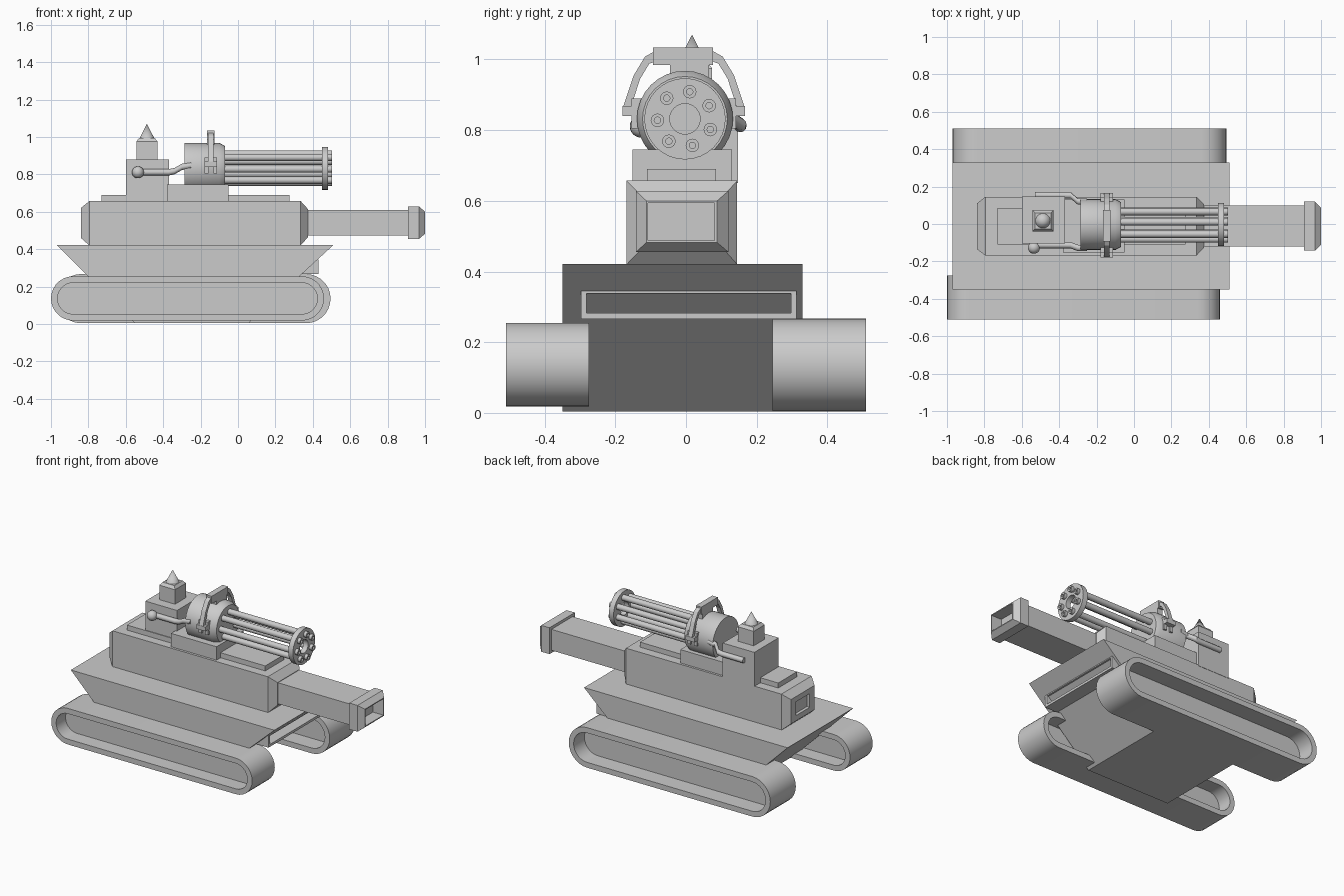
import bpy, bmesh
from math import sin, cos, pi, radians

if "Cube" in bpy.data.objects:
    bpy.data.objects.remove(bpy.data.objects["Cube"])


def loft(name, rings, caps=True, closed=False, smooth=False):
    """Skin a series of equal-length point rings."""
    bm = bmesh.new()
    vs = [[bm.verts.new(p) for p in r] for r in rings]
    n = len(vs[0])
    pairs = list(zip(vs, vs[1:]))
    if closed:
        pairs.append((vs[-1], vs[0]))
    for a, b in pairs:
        for i in range(n):
            j = (i + 1) % n
            bm.faces.new((a[i], a[j], b[j], b[i]))
    if caps and not closed:
        bm.faces.new(vs[0])
        bm.faces.new(vs[-1])
    bmesh.ops.recalc_face_normals(bm, faces=bm.faces)
    me = bpy.data.meshes.new(name)
    bm.to_mesh(me)
    bm.free()
    ob = bpy.data.objects.new(name, me)
    bpy.context.collection.objects.link(ob)
    if smooth:
        bpy.ops.object.select_all(action='DESELECT')
        ob.select_set(True)
        bpy.context.view_layer.objects.active = ob
        bpy.ops.object.shade_smooth_by_angle(angle=radians(35))
    return ob


def rect(x, y0, y1, z0, z1):
    return [(x, y0, z0), (x, y1, z0), (x, y1, z1), (x, y0, z1)]


def box(name, x0, x1, *yz):
    return loft(name, [rect(x0, *yz), rect(x1, *yz)])


def circ(x, y, z, r, n=32):
    return [(x, y + r * cos(2 * pi * i / n), z + r * sin(2 * pi * i / n)) for i in range(n)]


def stadium(y, x0, x1, z0, z1, inset=0.0, n=14):
    r0 = (z1 - z0) / 2
    r, cz = r0 - inset, (z0 + z1) / 2
    pts = []
    for cx, start in ((x1 - r0, -pi / 2), (x0 + r0, pi / 2)):
        for i in range(n + 1):
            a = start + pi * i / n
            pts.append((cx + r * cos(a), y, cz + r * sin(a)))
    return pts


# Tracks: hollow bands with a web plate inside
for side, y0, y1, dims in (("front", -0.51, -0.275, (-1.0, 0.46, 0.018, 0.255)),
                           ("back", 0.245, 0.51, (-0.97, 0.495, 0.004, 0.267))):
    loft(side + "_track", [stadium(y0, *dims), stadium(y1, *dims),
                           stadium(y1, *dims, 0.035), stadium(y0, *dims, 0.035)],
         closed=True, smooth=True)
    m = (y0 + y1) / 2
    loft(side + "_track_web", [stadium(m - 0.02, *dims, 0.034), stadium(m + 0.02, *dims, 0.034)])

# Hull: inverted trapezoid
hull = [(-0.97, 0.422), (0.51, 0.422), (0.055, 0.004), (-0.55, 0.004)]
loft("hull", [[(x, y, z) for x, z in hull] for y in (-0.35, 0.33)])

# Slot frame on the sloping nose
outer, inner = (-0.297, 0.313, 0.266, 0.345), (-0.281, 0.297, 0.282, 0.338)
loft("nose_frame", [rect(0.3, *outer), rect(0.43, *outer), rect(0.43, *inner), rect(0.3, *inner)],
     closed=True)

# Turret with chamfered ends and recessed rear panel
loft("turret", [
    rect(-0.82, -0.085, 0.06, 0.495, 0.585),
    rect(-0.84, -0.085, 0.06, 0.495, 0.585),
    rect(-0.84, -0.135, 0.11, 0.46, 0.62),
    rect(-0.795, -0.168, 0.145, 0.42, 0.657),
    rect(0.335, -0.168, 0.145, 0.42, 0.657),
    rect(0.375, -0.125, 0.105, 0.465, 0.613)])
box("turret_top_plate", -0.73, 0.275, -0.11, 0.085, 0.65, 0.69)

# Main barrel and hollow muzzle block
box("main_barrel", 0.36, 0.92, -0.12, 0.1, 0.472, 0.61)
loft("muzzle_block", [
    rect(0.908, -0.142, 0.12, 0.455, 0.628),
    rect(0.968, -0.142, 0.12, 0.455, 0.628),
    rect(1.0, -0.112, 0.088, 0.482, 0.6),
    rect(1.0, -0.107, 0.08, 0.488, 0.594),
    rect(0.925, -0.107, 0.08, 0.488, 0.594)])

# Cupola with small tower and spike
box("cupola", -0.6, -0.37, -0.105, 0.147, 0.65, 0.88)


def flat(z, r):
    return [(-0.487 + a * r, 0.017 + b * r, z) for a, b in ((-1, -1), (1, -1), (1, 1), (-1, 1))]


loft("cupola_tower", [flat(0.87, 0.057), flat(0.975, 0.057), flat(0.993, 0.043)])
bpy.ops.mesh.primitive_cone_add(vertices=24, radius1=0.041, radius2=0, depth=0.08,
                                location=(-0.487, 0.017, 1.03))
bpy.context.object.name = "cupola_spike"
bpy.ops.object.shade_smooth_by_angle(angle=radians(35))

# Rotary gun: base, drum, barrels, muzzle ring
CY, CZ = -0.003, 0.832
box("gun_base", -0.38, -0.05, -0.152, 0.13, 0.65, 0.745)
loft("gun_drum", [circ(-0.287, CY, CZ, 0.136), circ(-0.1, CY, CZ, 0.136),
                  circ(-0.07, CY, CZ, 0.12)], smooth=True)
for i in range(7):
    a = radians(80 + i * 360 / 7)
    y, z = CY + 0.078 * cos(a), CZ + 0.078 * sin(a)
    loft(f"gun_barrel_{i + 1}", [circ(-0.09, y, z, 0.019, 16), circ(0.502, y, z, 0.019, 16),
                                 circ(0.502, y, z, 0.009, 16), circ(0.45, y, z, 0.009, 16)],
         smooth=True)
loft("gun_muzzle_ring", [circ(0.448, CY, CZ, 0.115), circ(0.482, CY, CZ, 0.115),
                         circ(0.482, CY, CZ, 0.043), circ(0.448, CY, CZ, 0.043)],
     closed=True, smooth=True)

# Carrying bracket arched over the drum
box("bracket_top", -0.165, -0.125, -0.094, 0.076, 0.985, 1.034)
box("bracket_post", -0.165, -0.125, -0.045, 0.065, 0.95, 0.99)
leg = [(0.08, 1.025), (0.11, 1.008), (0.142, 0.955), (0.173, 0.862),
       (0.153, 0.855), (0.124, 0.945), (0.098, 0.988), (0.08, 0.995)]
for name, s in (("left", -1), ("right", 1)):
    loft(f"bracket_leg_{name}", [[(x, -0.006 + s * y, z) for y, z in leg] for x in (-0.16, -0.13)])
    ys = sorted((-0.006 + s * 0.173, -0.006 + s * 0.12))
    box(f"bracket_foot_{name}", -0.178, -0.112, *ys, 0.84, 0.868)
    ys = sorted((-0.006 + s * 0.148, -0.006 + s * 0.11))
    for k, x in (("rear", -0.178), ("fore", -0.132)):
        box(f"bracket_lug_{name}_{k}", x, x + 0.02, *ys, 0.805, 0.89)

# Feed pipes from cupola to drum, with a ball joint on the front side
for name, s, y0, y1 in (("front", -1, -0.113, -0.128), ("back", 1, 0.154, 0.12)):
    path = [(-0.53, y0, 0.811), (-0.37, y0, 0.811), (-0.34, y0, 0.817),
            (-0.3, y1, 0.84), (-0.25, y1, 0.848)]
    loft(f"feed_pipe_{name}", [circ(x, y, z, 0.017, 12) for x, y, z in path], smooth=True)
bpy.ops.mesh.primitive_uv_sphere_add(segments=20, ring_count=12, radius=0.032,
                                     location=(-0.535, -0.127, 0.811))
bpy.context.object.name = "pipe_ball_joint"
bpy.ops.object.shade_smooth_by_angle(angle=radians(35))
